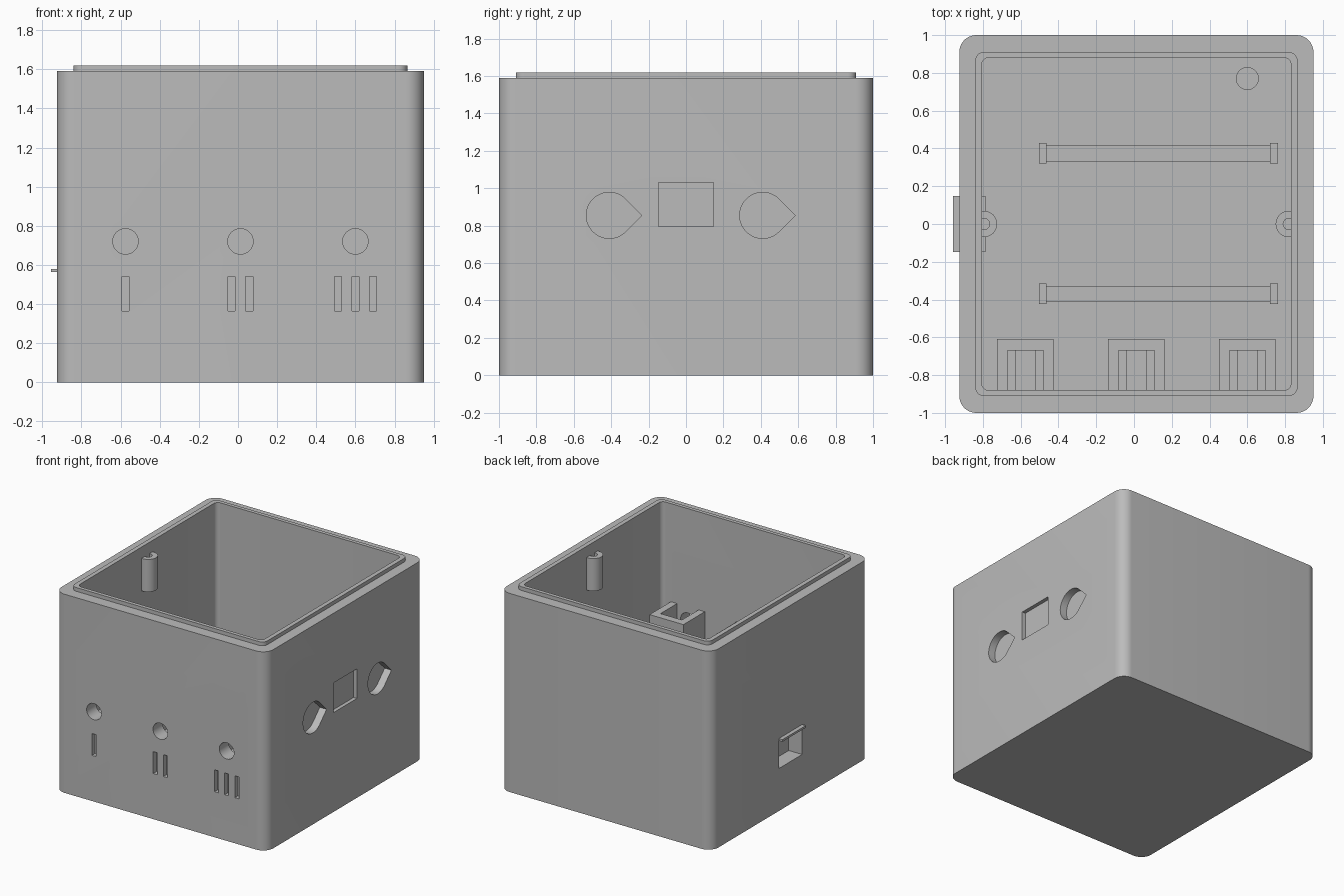
import bpy, bmesh, math
from mathutils import Vector

if "Cube" in bpy.data.objects:
    bpy.data.objects.remove(bpy.data.objects["Cube"], do_unlink=True)

GREY = (0.5, 0.5, 0.5, 1)
mat = bpy.data.materials.new("plain grey")
mat.use_nodes = True
mat.diffuse_color = GREY
mat.node_tree.nodes["Principled BSDF"].inputs["Base Color"].default_value = GREY

FLOOR = 0.12
MID = 0.0125  # x centre of the housing


def prism(name, outline, axis, lo, hi):
    """Extrude a 2D outline along an axis; outline is (y,z), (x,z) or (x,y)."""
    place = {"x": lambda p, d: Vector((d, p[0], p[1])),
             "y": lambda p, d: Vector((p[0], d, p[1])),
             "z": lambda p, d: Vector((p[0], p[1], d))}[axis]
    bm = bmesh.new()
    face = bm.faces.new([bm.verts.new(place(p, lo)) for p in outline])
    new = bmesh.ops.extrude_face_region(bm, geom=[face])["geom"]
    shift = place((0, 0), hi - lo)
    bmesh.ops.translate(bm, vec=shift,
                        verts=[v for v in new if isinstance(v, bmesh.types.BMVert)])
    bmesh.ops.recalc_face_normals(bm, faces=bm.faces)
    mesh = bpy.data.meshes.new(name)
    bm.to_mesh(mesh)
    bm.free()
    mesh.materials.append(mat)
    ob = bpy.data.objects.new(name, mesh)
    bpy.context.collection.objects.link(ob)
    return ob


def rect(x0, x1, y0, y1):
    return [(x0, y0), (x1, y0), (x1, y1), (x0, y1)]


def box(name, x0, x1, y0, y1, z0, z1):
    return prism(name, rect(x0, x1, y0, y1), "z", z0, z1)


def arc(cx, cy, r, start, end, n):
    angles = [math.radians(start + (end - start) * i / n) for i in range(n + 1)]
    return [(cx + r * math.cos(a), cy + r * math.sin(a)) for a in angles]


def circle(cx, cy, r):
    return arc(cx, cy, r, 0, 360, 40)[:-1]


def rounded(half_x, half_y, r):
    pts = []
    for i, (sx, sy) in enumerate([(1, 1), (-1, 1), (-1, -1), (1, -1)]):
        pts += arc(MID + sx * (half_x - r), sy * (half_y - r), r, 90 * i, 90 * i + 90, 10)
    return pts


def boolean(target, tool, operation="DIFFERENCE"):
    mod = target.modifiers.new("bool", "BOOLEAN")
    mod.operation, mod.object, mod.solver = operation, tool, "EXACT"
    bpy.context.view_layer.objects.active = target
    bpy.ops.object.modifier_apply(modifier=mod.name)
    bpy.data.objects.remove(tool, do_unlink=True)


# Housing with raised rim lip and hollow inside
housing = prism("housing", rounded(0.9375, 1.0, 0.09), "z", 0, 1.59)
boolean(housing, prism("lip", rounded(0.853, 0.91, 0.045), "z", 1.4, 1.62), "UNION")
boolean(housing, prism("cavity", rounded(0.818, 0.88, 0.035), "z", FLOOR, 1.8))

# Front: button holes with one, two and three tally marks below
BUTTONS = (-0.575, 0.0125, 0.6)
for count, x in enumerate(BUTTONS, 1):
    boolean(housing, prism("hole", circle(x, 0.72, 0.065), "y", -1.1, -0.8))
    for i in range(count):
        mx = x + (i - (count - 1) / 2) * 0.09
        boolean(housing, prism("mark", rect(mx - 0.018, mx + 0.018, 0.365, 0.54),
                               "y", -1.1, -0.96))

# Right-hand face: two teardrop pockets and a shallow window recess
for y in (-0.41, 0.41):
    drop = arc(y, 0.855, 0.123, 45, 315, 36) + [(y + 0.174, 0.855)]
    boolean(housing, prism("teardrop", drop, "x", 0.89, 1.1))
boolean(housing, prism("window", rect(-0.148, 0.148, 0.795, 1.032), "x", 0.92, 1.1))

# Opposite face: port opening, its back plate and the hood over it
boolean(housing, prism("port", rect(-0.148, 0.148, 0.34, 0.565), "x", -1.1, -0.75))
box("port_back_plate", -0.806, -0.785, -0.148, 0.148, 0.335, 0.58)
box("port_hood", -0.957, -0.785, -0.148, 0.148, 0.563, 0.58)

# Small round well in the floor
boolean(housing, prism("well", circle(0.6, 0.77, 0.058), "z", FLOOR - 0.05, FLOOR + 0.1))

# U-shaped button brackets on the inner front wall
for x in BUTTONS:
    bracket = box("button_bracket", x - 0.15, x + 0.15, -0.89, -0.61, 0.58, 0.835)
    boolean(bracket, box("pocket", x - 0.095, x + 0.095, -1, -0.67, 0.63, 0.9))
    boolean(bracket, box("leg_slot", x - 0.052, x + 0.052, -1, -0.67, 0.5, 0.7))

# Lid screw posts on the side walls
for side, x in (("right", -0.795), ("left", 0.82)):
    post = prism(side + "_screw_post", circle(x, 0, 0.07), "z", 1.27, 1.53)
    boolean(post, prism("bore", circle(x, 0, 0.03), "z", 1.33, 1.7))

# Floor rails with end stops
for name, y in (("back", 0.375), ("front", -0.37)):
    box(name + "_rail", -0.465, 0.722, y - 0.043, y + 0.043, FLOOR - 0.01, FLOOR + 0.08)
    for end, x in (("right", -0.483), ("left", 0.741)):
        box(f"{name}_rail_{end}_stop", x - 0.021, x + 0.021, y - 0.054, y + 0.054,
            FLOOR - 0.01, FLOOR + 0.12)

# Smooth the rounded corners and bores, keep hard edges sharp
for ob in bpy.context.collection.objects:
    if ob.type == "MESH":
        bpy.ops.object.select_all(action="DESELECT")
        ob.select_set(True)
        bpy.context.view_layer.objects.active = ob
        bpy.ops.object.shade_smooth_by_angle(angle=math.radians(30))
